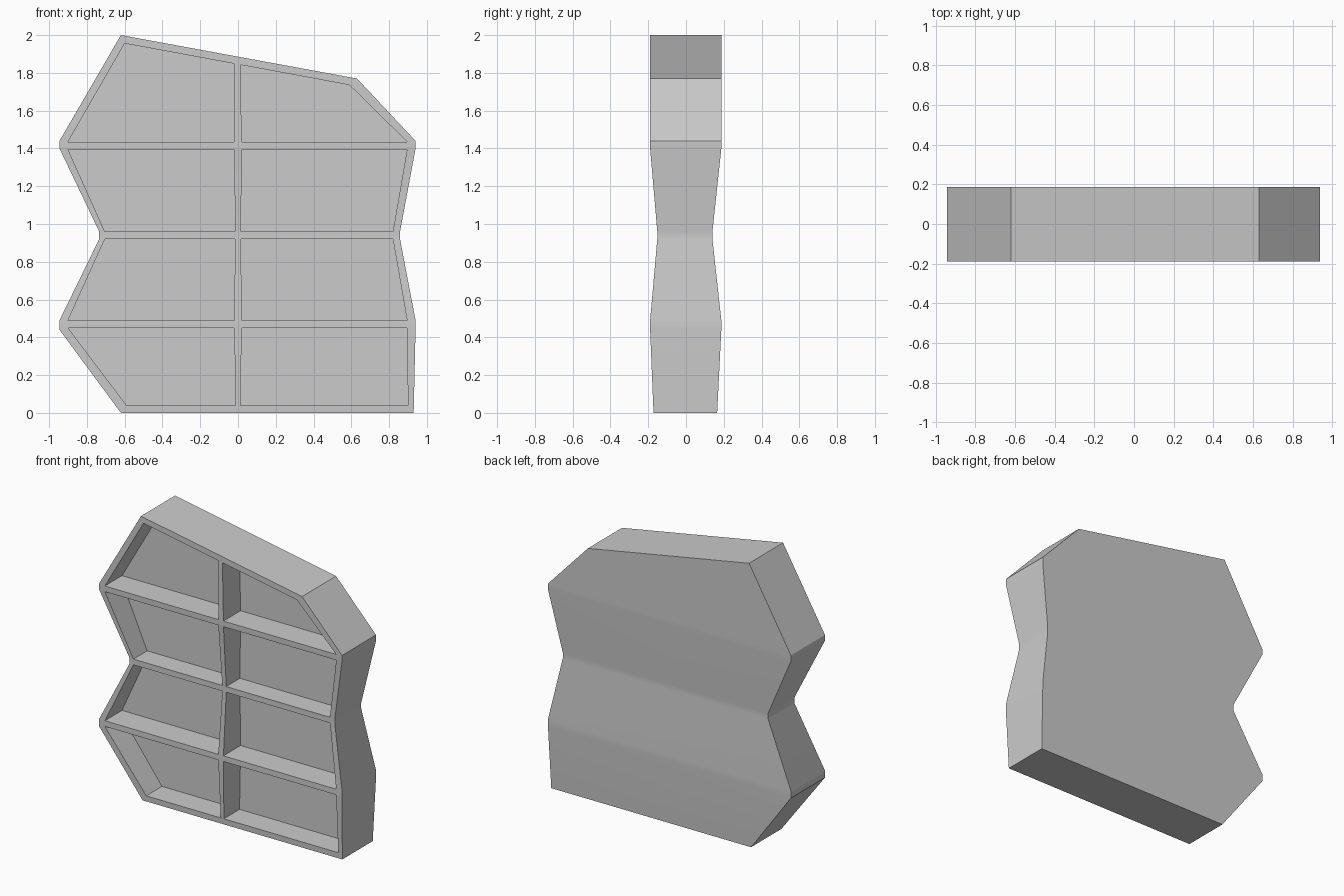
import bpy
import bmesh

if "Cube" in bpy.data.objects:
    bpy.data.objects.remove(bpy.data.objects["Cube"])


def make_object(name, bm):
    bmesh.ops.recalc_face_normals(bm, faces=bm.faces[:])
    mesh = bpy.data.meshes.new(name)
    bm.to_mesh(mesh)
    bm.free()
    obj = bpy.data.objects.new(name, mesh)
    bpy.context.collection.objects.link(obj)
    return obj


# Panel body: lofted rows of (left x, left z, right x, right z, front y, back y)
ROWS = [
    (-0.62, 0.00, 0.93, 0.00, -0.172, 0.165),
    (-0.945, 0.44, 0.94, 0.44, -0.19, 0.187),
    (-0.945, 0.49, 0.94, 0.49, -0.19, 0.187),
    (-0.735, 0.92, 0.858, 0.92, -0.152, 0.14),
    (-0.735, 0.96, 0.858, 0.96, -0.152, 0.14),
    (-0.945, 1.40, 0.94, 1.40, -0.19, 0.187),
    (-0.945, 1.44, 0.94, 1.44, -0.19, 0.187),
    (-0.62, 2.00, 0.63, 1.77, -0.19, 0.187),
]
bm = bmesh.new()
rings = []
for lx, lz, rx, rz, f, b in ROWS:
    corners = ((lx, f, lz), (rx, f, rz), (rx, b, rz), (lx, b, lz))
    rings.append([bm.verts.new(c) for c in corners])
bm.faces.new(rings[0])
bm.faces.new(rings[-1])
for low, high in zip(rings, rings[1:]):
    for i in range(4):
        j = (i + 1) % 4
        bm.faces.new((low[i], low[j], high[j], high[i]))
panel = make_object("ribbed_panel", bm)

# Front pockets: each row is bottom and top edge, left to right:
# (z, outer left, divider left, divider right, outer right)
POCKETS = [
    ((0.04, -0.59, -0.012, 0.012, 0.90), (0.45, -0.90, -0.02, 0.02, 0.895)),
    ((0.49, -0.90, -0.02, 0.02, 0.895), (0.92, -0.705, -0.015, 0.015, 0.82)),
    ((0.96, -0.705, -0.015, 0.015, 0.82), (1.395, -0.90, -0.02, 0.02, 0.895)),
    ((1.435, -0.90, -0.02, 0.02, 0.895), (None, -0.60, -0.02, 0.012, 0.59)),
]


def sloped_top(x):
    return 1.845 - 0.185 * x


bm = bmesh.new()
for bottom, top in POCKETS:
    for a in (1, 3):
        xz = [(bottom[a], bottom[0]), (bottom[a + 1], bottom[0])]
        for x in (top[a + 1], top[a]):
            xz.append((x, sloped_top(x) if top[0] is None else top[0]))
        face = bm.faces.new([bm.verts.new((x, -0.4, z)) for x, z in xz])
        out = bmesh.ops.extrude_face_region(bm, geom=[face])
        moved = [v for v in out["geom"] if isinstance(v, bmesh.types.BMVert)]
        bmesh.ops.translate(bm, verts=moved, vec=(0, 0.4, 0))
cutter = make_object("pocket_cutter", bm)
cutter.hide_render = True

# Carve the pockets, then soften only the shallow bends
bpy.ops.object.select_all(action="DESELECT")
panel.select_set(True)
bpy.context.view_layer.objects.active = panel
mod = panel.modifiers.new("pockets", "BOOLEAN")
mod.operation = "DIFFERENCE"
mod.solver = "EXACT"
mod.object = cutter
bpy.ops.object.modifier_apply(modifier=mod.name)
bpy.data.objects.remove(cutter, do_unlink=True)
bpy.ops.object.shade_smooth_by_angle()
